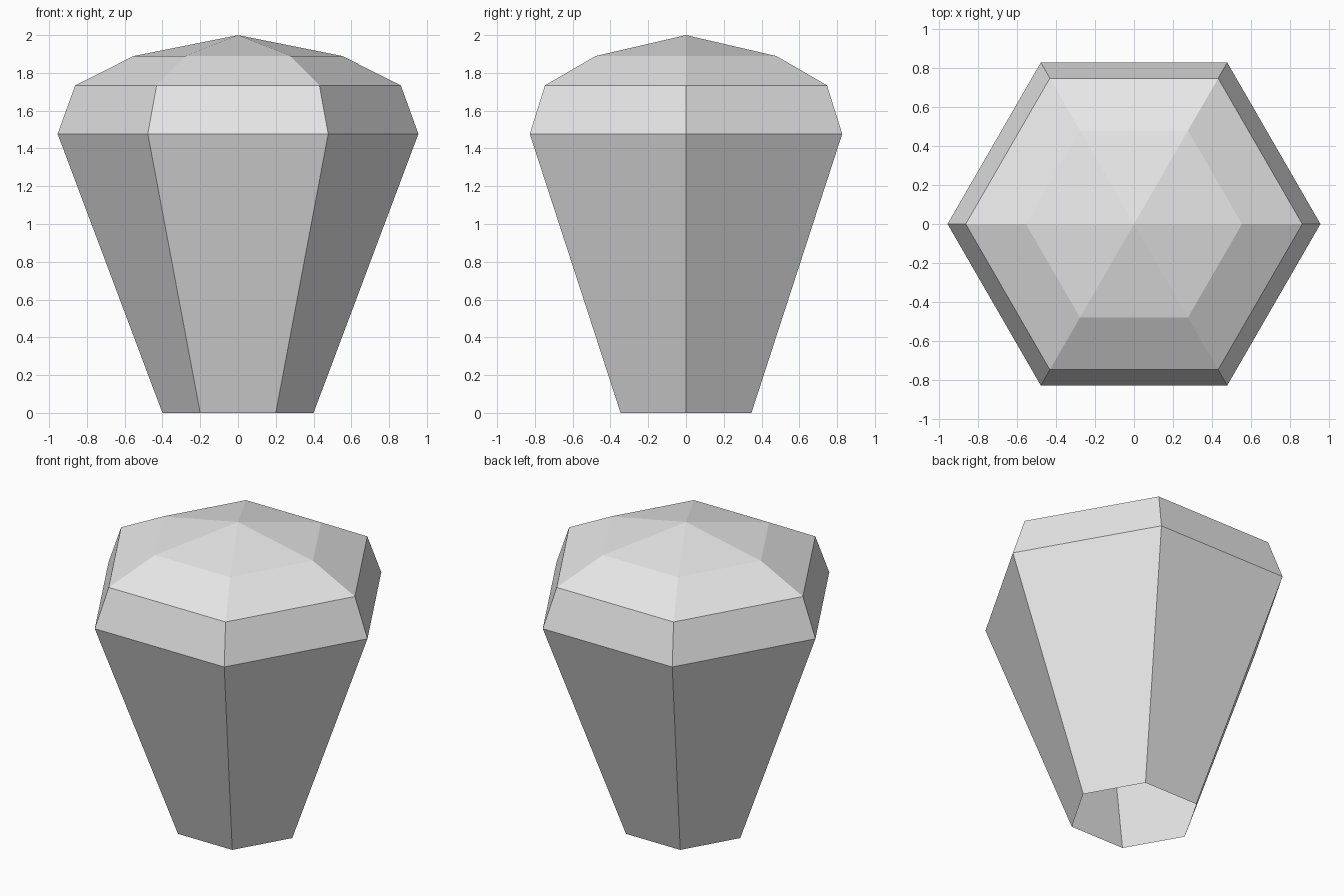
import bpy
import bmesh
from math import cos, sin, tau

cube = bpy.data.objects.get("Cube")
if cube:
    bpy.data.objects.remove(cube, do_unlink=True)

SIDES = 6
# Radius and height of each ring, from the open foot to the crown
PROFILE = [(0.40, 0.0), (0.955, 1.477), (0.862, 1.734), (0.553, 1.889)]
APEX = 2.0

# Single plain grey
grey = bpy.data.materials.new("light_grey")
grey.use_nodes = True
grey.diffuse_color = (0.8, 0.8, 0.8, 1)
grey.node_tree.nodes["Principled BSDF"].inputs["Base Color"].default_value = (0.8, 0.8, 0.8, 1)

# Faceted hexagonal shell, open underneath
bm = bmesh.new()
rings = [[bm.verts.new((r * cos(tau * i / SIDES), r * sin(tau * i / SIDES), z))
          for i in range(SIDES)] for r, z in PROFILE]
tip = bm.verts.new((0, 0, APEX))
for i in range(SIDES):
    j = (i + 1) % SIDES
    for low, high in zip(rings, rings[1:]):
        bm.faces.new((low[i], low[j], high[j], high[i]))
    bm.faces.new((rings[-1][i], rings[-1][j], tip))

mesh = bpy.data.meshes.new("gem_shell")
bm.to_mesh(mesh)
bm.free()
mesh.materials.append(grey)
gem = bpy.data.objects.new("gem_shell", mesh)
bpy.context.collection.objects.link(gem)
